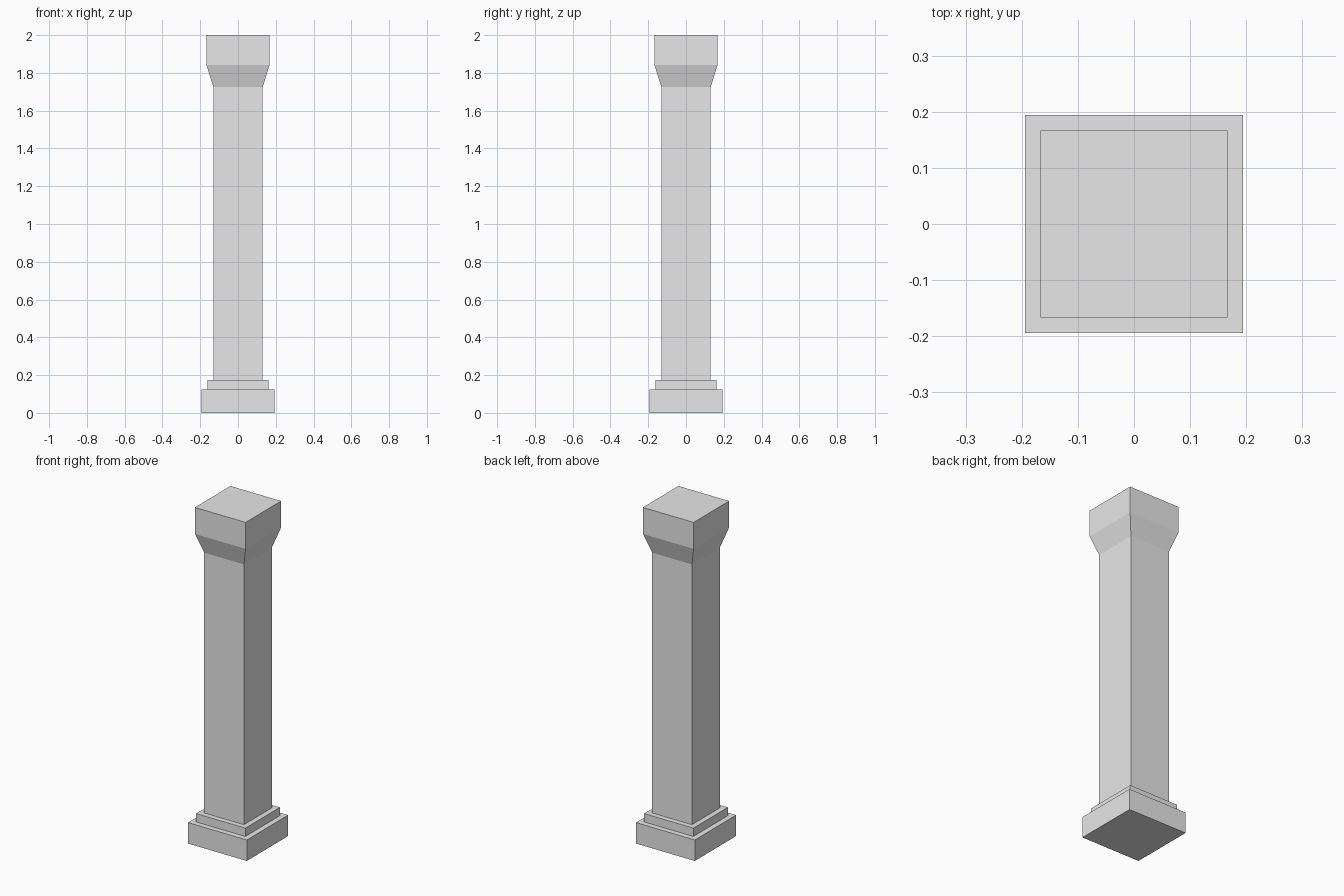
import bpy
import bmesh

# Remove the default cube
cube = bpy.data.objects.get("Cube")
if cube:
    bpy.data.objects.remove(cube, do_unlink=True)

# Single plain stone colour
STONE = (0.8, 0.8, 0.8, 1.0)
stone = bpy.data.materials.new("light_grey_stone")
stone.use_nodes = True
stone.diffuse_color = STONE
stone.node_tree.nodes["Principled BSDF"].inputs["Base Color"].default_value = STONE


def square_part(name, rings):
    """Closed square solid through (half_width, height) rings, bottom to top."""
    bm = bmesh.new()
    loops = []
    for half, z in rings:
        corners = ((-half, -half), (half, -half), (half, half), (-half, half))
        loops.append([bm.verts.new((x, y, z)) for x, y in corners])
    for low, high in zip(loops, loops[1:]):
        for i in range(4):
            j = (i + 1) % 4
            bm.faces.new((low[i], low[j], high[j], high[i]))
    bm.faces.new(reversed(loops[0]))
    bm.faces.new(loops[-1])
    mesh = bpy.data.meshes.new(name)
    bm.to_mesh(mesh)
    bm.free()
    mesh.materials.append(stone)
    obj = bpy.data.objects.new(name, mesh)
    bpy.context.collection.objects.link(obj)
    return obj


# Stepped foot
square_part("base_plinth", [(0.194, 0), (0.194, 0.125)])
square_part("base_step", [(0.162, 0.125), (0.162, 0.175)])

# Straight square shaft
square_part("shaft", [(0.131, 0.175), (0.131, 1.726)])

# Flared capital with a block top
square_part("capital", [(0.131, 1.726), (0.167, 1.842), (0.167, 2)])
